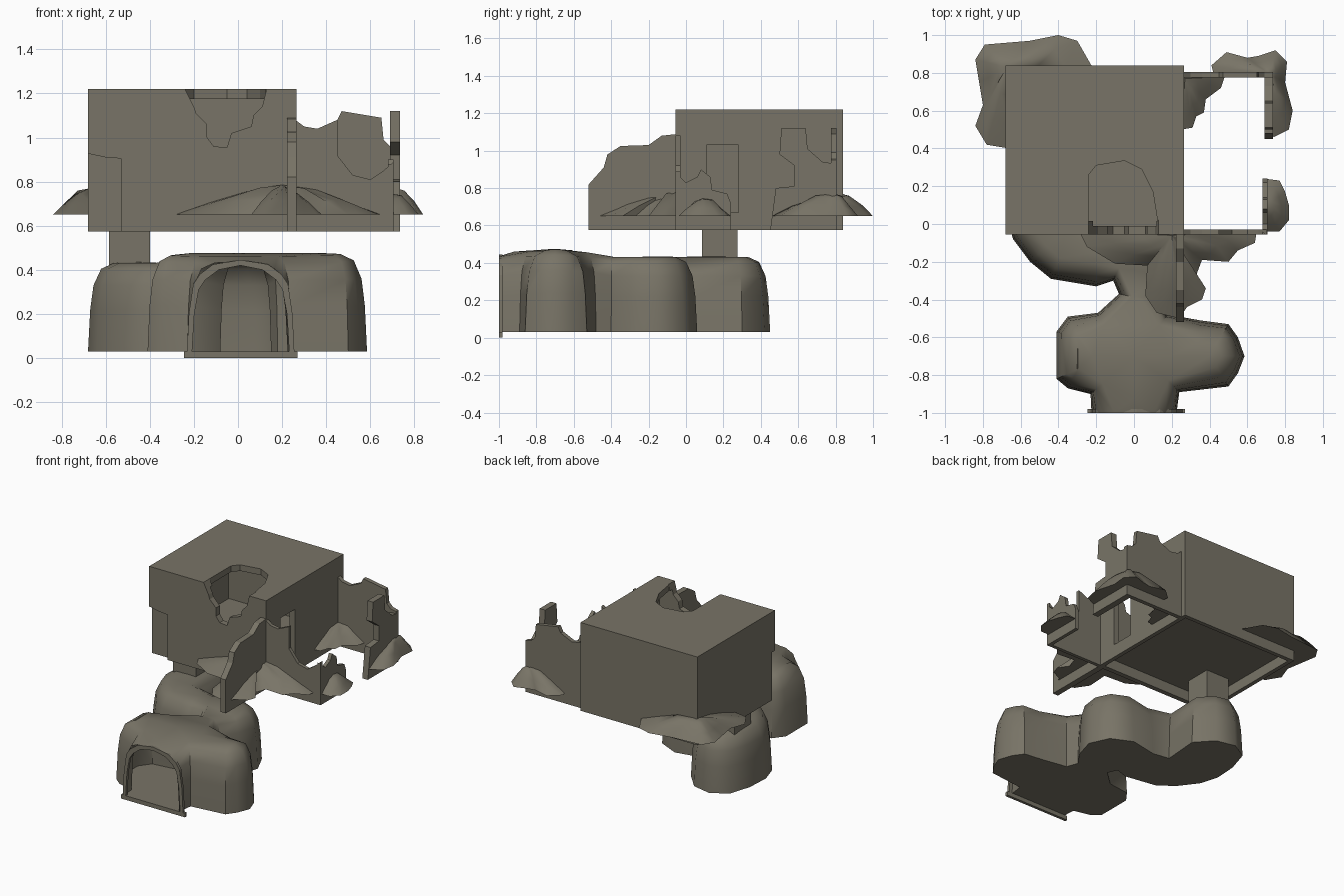
import bpy, bmesh, math, random
from mathutils import Vector, geometry

if "Cube" in bpy.data.objects:
    bpy.data.objects.remove(bpy.data.objects["Cube"])

random.seed(4)
STONE = bpy.data.materials.new("weathered_stone")
STONE.diffuse_color = (0.19, 0.175, 0.135, 1)
STONE.use_nodes = True
STONE.node_tree.nodes["Principled BSDF"].inputs["Base Color"].default_value = STONE.diffuse_color


def finish(name, bm, recalc=True):
    if recalc:
        bmesh.ops.recalc_face_normals(bm, faces=bm.faces)
    me = bpy.data.meshes.new(name)
    bm.to_mesh(me)
    bm.free()
    ob = bpy.data.objects.new(name, me)
    bpy.context.collection.objects.link(ob)
    me.materials.append(STONE)
    return ob


def prism(name, pts, axis, a, b):
    """Extrude a 2D profile along an axis from a to b."""
    place = {"x": lambda p, t: (t, p[0], p[1]),
             "y": lambda p, t: (p[0], t, p[1]),
             "z": lambda p, t: (p[0], p[1], t)}[axis]
    bm = bmesh.new()
    lo = [bm.verts.new(place(p, a)) for p in pts]
    hi = [bm.verts.new(place(p, b)) for p in pts]
    bm.faces.new(lo)
    bm.faces.new(hi[::-1])
    for i in range(len(pts)):
        j = (i + 1) % len(pts)
        bm.faces.new((lo[i], lo[j], hi[j], hi[i]))
    return finish(name, bm)


def box(name, x0, x1, y0, y1, z0, z1):
    return prism(name, [(x0, y0), (x1, y0), (x1, y1), (x0, y1)], "z", z0, z1)


def activate(ob):
    bpy.ops.object.select_all(action="DESELECT")
    ob.select_set(True)
    bpy.context.view_layer.objects.active = ob


def cut(ob, cutter):
    m = ob.modifiers.new("cut", "BOOLEAN")
    m.operation, m.solver, m.object = "DIFFERENCE", "EXACT", cutter
    activate(ob)
    bpy.ops.object.modifier_apply(modifier=m.name)
    bpy.data.objects.remove(cutter)


def smooth(ob, deg):
    activate(ob)
    bpy.ops.object.shade_smooth_by_angle(angle=math.radians(deg))


def mound(name, outline, peak):
    """Low heap of rubble: rings shrinking toward a peak."""
    px, py, pz = peak
    base = 0.65
    bm = bmesh.new()
    rings = []
    for s, h in ((1, 0), (0.68, 0.45), (0.34, 0.86)):
        ring = []
        for x, y in outline:
            k = h * random.uniform(0.88, 1.1) if h else 0
            ring.append(bm.verts.new((px + (x - px) * s, py + (y - py) * s, base + (pz - base) * k)))
        rings.append(ring)
    top = bm.verts.new(peak)
    n = len(outline)
    for i in range(n):
        j = (i + 1) % n
        for r0, r1 in zip(rings, rings[1:]):
            bm.faces.new((r0[i], r0[j], r1[j], r1[i]))
        bm.faces.new((rings[-1][i], rings[-1][j], top))
    bm.faces.new(rings[0][::-1])
    smooth(finish(name, bm), 60)


# Main building: hollow block, open below its floor slab
house = box("main_building", -.68, .265, -.055, .84, .575, 1.22)
cut(house, box("room", -.635, .22, -.01, .80, .67, 1.175))
cut(house, box("underfloor", -.65, .235, -.02, .81, .5, .65))
# Broken hole in the front wall and roof
cut(house, prism("front_hole", [(-.245, 1.3), (-.24, 1.22), (-.2, 1.14), (-.19, 1.11), (-.14, 1.06),
                                (-.14, 1.0), (-.11, .96), (-.05, .955), (-.03, 1.02), (.06, 1.05),
                                (.07, 1.1), (.11, 1.14), (.13, 1.22), (.135, 1.3)], "y", -.2, .02))
cut(house, prism("roof_hole", [(-.24, .015), (.125, .015), (.1, .17), (.04, .29),
                               (-.05, .335), (-.2, .31), (-.24, .26)], "z", 1.1, 1.3))
# Chipped front left corner and side doorway
cut(house, prism("corner_chip", [(-.8, .5), (-.53, .5), (-.53, .905), (-.6, .91), (-.67, .925), (-.8, .925)],
                 "y", -.2, -.024))
cut(house, box("doorway", .2, .3, .11, .28, .67, 1.03))

# Ruined walls of the extension
prism("ruined_back_wall", [(.26, .575), (.735, .575), (.735, .95), (.69, .96), (.66, .99), (.65, 1.09),
                           (.47, 1.12), (.45, 1.08), (.36, 1.04), (.30, 1.05), (.26, 1.08)], "y", .775, .805)
prism("ruined_front_wall", [(.26, .575), (.705, .575), (.705, .89), (.66, .85), (.6, .81), (.52, .83),
                            (.45, .92), (.45, 1.08), (.36, 1.04), (.30, 1.05), (.26, 1.08)], "y", -.055, -.03)
prism("ruined_right_wall_rear", [(.45, .575), (.80, .575), (.80, .93), (.73, .94), (.65, 1.01), (.64, 1.12),
                                 (.51, 1.12), (.50, .98), (.58, .92), (.58, .81), (.48, .80)], "x", .69, .735)
prism("ruined_right_wall_front", [(-.055, .575), (.24, .575), (.24, .72), (.22, .77), (.14, .79), (.13, .86),
                                  (.08, .90), (.06, .86), (0, .83), (-.055, .88)], "x", .68, .706)
prism("ruined_forward_wall", [(-.52, .575), (-.04, .575), (-.04, 1.09), (-.13, 1.08), (-.2, 1.03), (-.35, 1.025),
                              (-.42, .98), (-.44, .91), (-.52, .82)], "x", .222, .265)

# Rubble heaps against the walls
mound("rubble_back_left", [(-.66, .40), (-.78, .42), (-.84, .52), (-.8, .63), (-.82, .75), (-.84, .87),
                           (-.79, .95), (-.55, .97), (-.4, 1), (-.3, .97), (-.22, .83), (-.64, .8)],
      (-.67, .83, .77))
mound("rubble_back_right", [(.42, .8), (.41, .84), (.49, .91), (.6, .88), (.66, .89), (.75, .92), (.81, .86),
                            (.8, .75), (.84, .6), (.82, .5), (.74, .46), (.7, .5), (.7, .78)], (.72, .79, .77))
mound("rubble_inner", [(.25, .5), (.31, .51), (.33, .57), (.37, .59), (.38, .66), (.46, .72), (.48, .78),
                       (.25, .79)], (.27, .77, .75))
mound("rubble_right", [(.69, -.04), (.77, -.04), (.82, .02), (.82, .1), (.8, .17), (.77, .23), (.69, .24)],
      (.70, .09, .745))
mound("rubble_front", [(-.29, -.04), (-.25, -.12), (-.1, -.21), (.07, -.22), (.06, -.38), (.12, -.47),
                       (.24, -.5), (.28, -.44), (.36, -.4), (.38, -.34), (.33, -.27), (.36, -.19), (.5, -.2),
                       (.55, -.14), (.64, -.1), (.65, -.04)], (.2, -.06, .785))

# Winding cave: plan outline raised in rings that round over at the top
PLAN = [(-.225, -1), (.225, -1), (.24, -.89), (.5, -.86), (.55, -.79), (.585, -.7), (.55, -.6), (.5, -.53),
        (.35, -.51), (.18, -.48), (.15, -.4), (.22, -.3), (.265, -.15), (.2, -.01), (.05, .06), (-.15, .02),
        (-.27, .04), (-.25, .3), (-.36, .42), (-.5, .45), (-.62, .38), (-.67, .22), (-.68, .05), (-.64, -.08),
        (-.55, -.2), (-.44, -.29), (-.2, -.33), (-.11, -.3), (-.08, -.37), (-.19, -.47), (-.35, -.49),
        (-.41, -.57), (-.41, -.82), (-.35, -.87), (-.23, -.9)]
SPINE = [(0, -1), (0, -.92), (-.22, -.7), (0, -.7), (.2, -.7), (.4, -.7), (.04, -.4), (.05, -.15), (-.2, -.15),
         (-.45, .1)]


def crown(y):
    """The roof swells over the wide front chamber."""
    return 1 + .1 * max(0, 1 - ((y + .7) / .3) ** 2) ** .6


bm = bmesh.new()
n = len(PLAN)
rings = []
for off, z in ((0, .03), (.01, .22), (.025, .33), (.06, .405), (.12, .432)):
    ring = []
    for i, (x, y) in enumerate(PLAN):
        a, b, p = Vector(PLAN[i - 1]), Vector(PLAN[(i + 1) % n]), Vector((x, y))
        d = ((p - a).normalized() + (b - p).normalized()).normalized()
        w = Vector((-d.y, d.x))
        if y == -1:
            w = Vector((-math.copysign(1, x), 0))
        k = .6 if -.5 < y < -.28 and -.2 < x < .23 else (.7 if -.95 < y < -.88 else 1)
        q = p + w * off * k
        ring.append(bm.verts.new((q.x, q.y, .03 + (z - .03) * crown(y))))
    rings.append(ring)
for r0, r1 in zip(rings, rings[1:]):
    for i in range(1, n):  # the y=-1 side stays open as the entrance
        j = (i + 1) % n
        bm.faces.new((r0[i], r0[j], r1[j], r1[i]))
bm.faces.new(rings[0][::-1])
# roof: triangulated inside the last ring, with spine points
top = rings[-1]
pts = [v.co.xy for v in top] + [Vector(p) for p in SPINE]
co, _, tris, orig, _, _ = geometry.delaunay_2d_cdt(pts, [], [list(range(n))], 1, 1e-6)
roof = []
for c, o in zip(co, orig):
    if o and o[0] < n:
        roof.append(top[o[0]])
    else:
        roof.append(bm.verts.new((c.x, c.y, .03 + .405 * crown(c.y))))
for t in tris:
    f = bm.faces.new([roof[i] for i in t])
    f.normal_update()
    if f.normal.z < 0:
        f.normal_flip()
for v in [v for v in bm.verts if not v.link_faces]:
    bm.verts.remove(v)
smooth(finish("cave", bm, recalc=False), 45)


# Arched entrance frame with sill
def arch(side, top, bottom):
    half = [(side, bottom), (side - .01, .2), (side - .03, top - .11), (side - .06, top - .065),
            (side - .12, top - .02)]
    return [(x + .012, z) for x, z in half + [(0, top)] + [(-x, z) for x, z in reversed(half)]]


frame = prism("entrance_frame", arch(.245, .445, 0), "y", -1, -.98)
cut(frame, prism("opening", arch(.22, .42, .03), "y", -1.1, -.9))
box("entrance_sill", -.245, .27, -1, -.98, 0, .03)

# Shaft joining cave and building
box("shaft", -.585, -.40, .085, .275, .41, .655)
